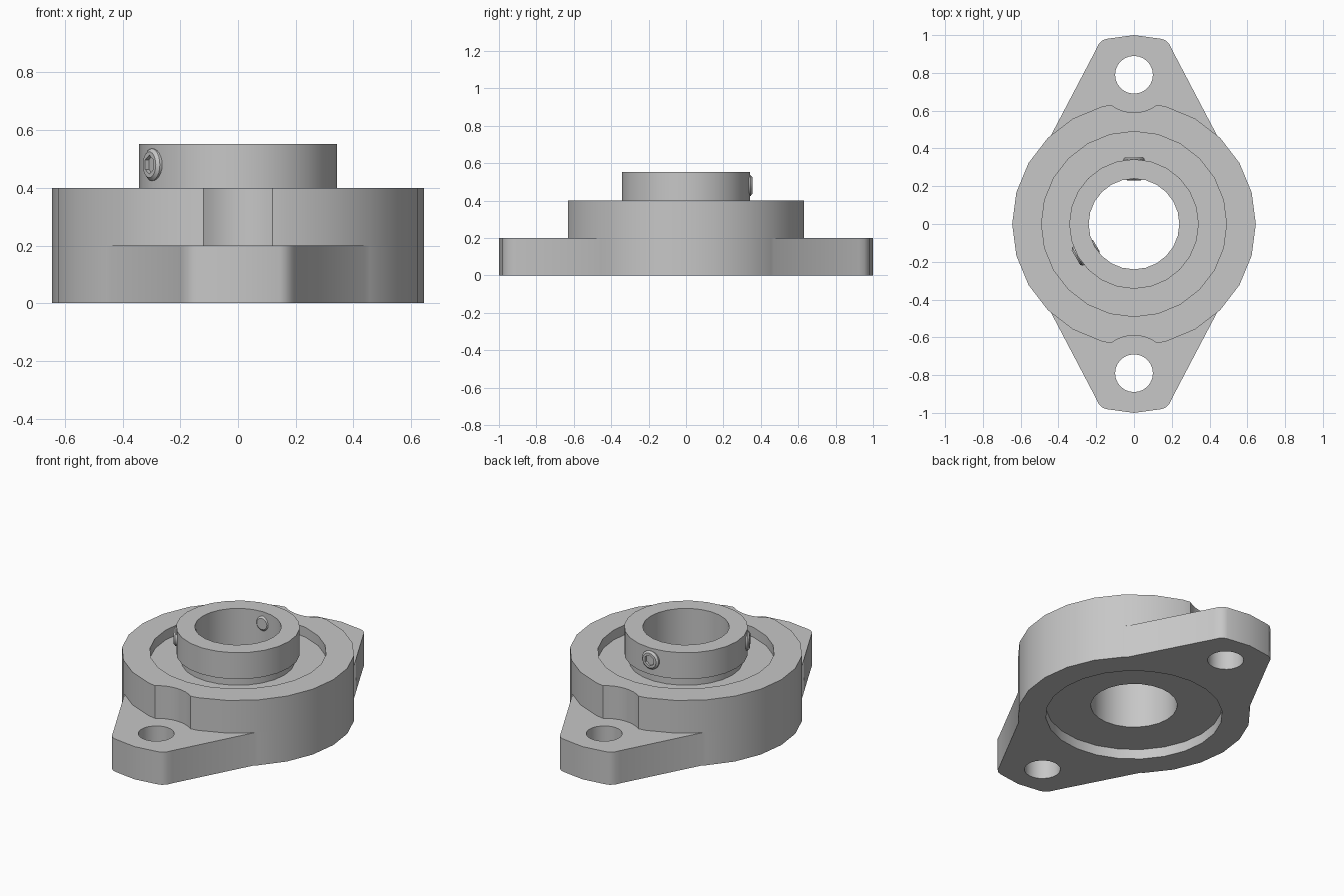
import bpy
import bmesh
from math import sin, cos, pi, radians
from mathutils import Matrix

cube = bpy.data.objects.get("Cube")
if cube:
    bpy.data.objects.remove(cube, do_unlink=True)

SEGMENTS = 24
STEP = 2 * pi / SEGMENTS
BODY_R, SEAT_R, BORE_R = 0.645, 0.49, 0.24
HOLE_Y, HOLE_R = 0.79, 0.1

steel = bpy.data.materials.new("grey steel")
steel.use_nodes = True
GREY = (0.57, 0.57, 0.57, 1)
steel.diffuse_color = GREY
steel.node_tree.nodes["Principled BSDF"].inputs["Base Color"].default_value = GREY


def finish(bm, name, matrix=Matrix()):
    """Turn a bmesh into a smooth shaded object with crisp edges."""
    bmesh.ops.recalc_face_normals(bm, faces=bm.faces)
    mesh = bpy.data.meshes.new(name)
    bm.to_mesh(mesh)
    bm.free()
    mesh.materials.append(steel)
    obj = bpy.data.objects.new(name, mesh)
    bpy.context.collection.objects.link(obj)
    obj.matrix_world = matrix
    bpy.ops.object.select_all(action='DESELECT')
    obj.select_set(True)
    bpy.context.view_layer.objects.active = obj
    bpy.ops.object.shade_smooth_by_angle(angle=radians(30))
    return obj


def circle(radius, cy=0):
    return [(radius * cos(i * STEP), cy + radius * sin(i * STEP))
            for i in range(SEGMENTS)]


def four_way(quarter):
    """Mirror a quarter outline (from the +x axis to the +y axis) all round."""
    half = quarter + [(-x, y) for x, y in reversed(quarter[:-1])]
    return half + [(-x, -y) for x, y in half[1:-1]]


def plate(name, loops, z0, z1):
    """Extrude an outline with holes between two heights."""
    bm = bmesh.new()
    for loop in loops:
        verts = [bm.verts.new((x, y, z0)) for x, y in loop]
        for i, v in enumerate(verts):
            bm.edges.new((verts[i - 1], v))
    bmesh.ops.triangle_fill(bm, edges=bm.edges[:], use_beauty=True,
                            normal=(0, 0, 1))
    top = bmesh.ops.extrude_face_region(bm, geom=bm.faces[:])
    verts = [g for g in top["geom"] if isinstance(g, bmesh.types.BMVert)]
    bmesh.ops.translate(bm, verts=verts, vec=(0, 0, z1 - z0))
    return finish(bm, name)


def lathe(name, profile, closed=True, matrix=Matrix(), hexes=()):
    """Turn a (radius, height) profile; rows listed in hexes become hexagons."""
    bm = bmesh.new()
    rows = []
    for row, (r, z) in enumerate(profile):
        ring = []
        for i in range(SEGMENTS):
            a = i * STEP
            k = cos(pi / 6) / cos(a % (pi / 3) - pi / 6) if row in hexes else 1
            ring.append(bm.verts.new((r * k * cos(a), r * k * sin(a), z)))
        rows.append(ring)
    for j in range(0 if closed else 1, len(rows)):
        a, b = rows[j - 1], rows[j]
        for i in range(SEGMENTS):
            bm.faces.new((a[i - 1], a[i], b[i], b[i - 1]))
    bmesh.ops.remove_doubles(bm, verts=bm.verts, dist=0.0001)
    return finish(bm, name, matrix)


# Flange: round middle with two tapered ears and bolt holes
rim = circle(BODY_R)
ear = [(0.44, 0.468), (0.2, 0.925), (0.187, 0.953), (0.165, 0.973),
       (0.145, 0.98), (0, 1)]
plate("mounting_flange",
      [four_way(rim[:4] + ear), circle(SEAT_R),
       circle(HOLE_R, HOLE_Y), circle(HOLE_R, -HOLE_Y)], 0, 0.2)

# Housing: ring with a scooped relief beside each bolt hole
scoop_r, spread = 0.2, radians(37)
scoop = [(scoop_r * sin(spread * t), HOLE_Y - scoop_r * cos(spread * t))
         for t in (1, 0.75, 0.5, 0.25, 0)]
plate("bearing_housing", [four_way(rim[:6] + scoop), circle(SEAT_R)], 0.2, 0.4)

# Bearing insert: outer race, and inner ring with its raised locking collar
NECK_R, COLLAR_R = 0.315, 0.343
lathe("outer_race", [(NECK_R, 0.06), (SEAT_R, 0.06),
                     (SEAT_R, 0.34), (NECK_R, 0.34)])
lathe("inner_ring", [(BORE_R, 0.06), (NECK_R, 0.06), (NECK_R, 0.39),
                     (COLLAR_R, 0.39), (COLLAR_R, 0.552), (BORE_R, 0.552)])

# Set screws through the collar, with hexagon sockets
screw = [(0, 0.23), (0.034, 0.23), (0.046, 0.24), (0.056, 0.3), (0.056, 0.345),
         (0.045, 0.355), (0.033, 0.355), (0.033, 0.325), (0, 0.325)]
for label, angle in (("back", 90), ("front_right", 210)):
    place = (Matrix.Translation((0, 0, 0.48)) @ Matrix.Rotation(radians(angle), 4, 'Z')
             @ Matrix.Rotation(pi / 2, 4, 'Y'))
    lathe("set_screw_" + label, screw, closed=False, matrix=place, hexes=(6, 7))
